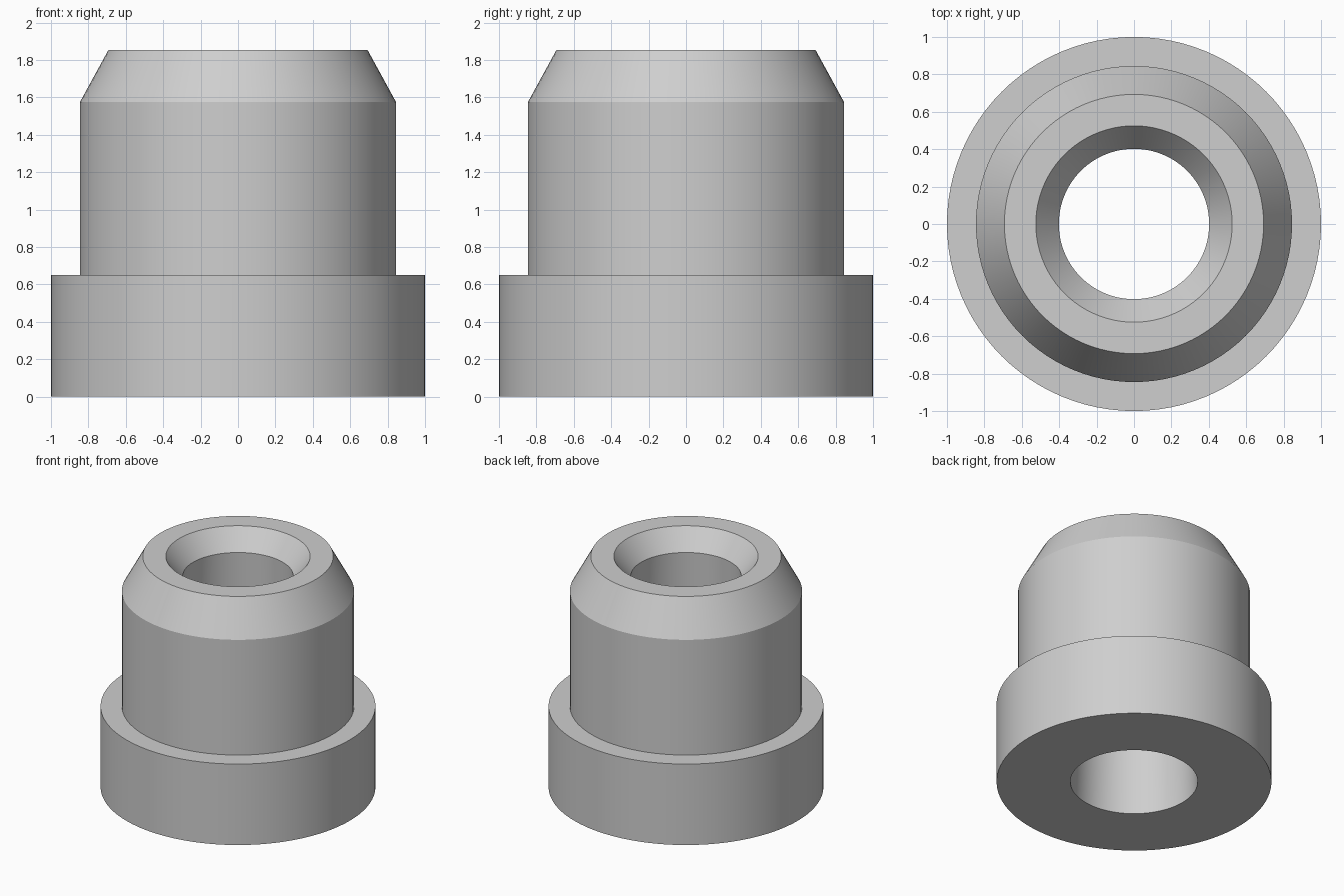
import bpy, bmesh, math

cube = bpy.data.objects.get("Cube")
if cube:
    bpy.data.objects.remove(cube, do_unlink=True)

# Plain steel colour
steel = bpy.data.materials.new("steel_grey")
steel.use_nodes = True
grey = (0.62, 0.62, 0.62, 1)
steel.diffuse_color = grey
steel.node_tree.nodes["Principled BSDF"].inputs["Base Color"].default_value = grey

# Closed (radius, height) section: collar, shank, lead-in, countersink, tapered bore
SECTION = [(0.463, 0), (1, 0), (1, 0.65), (0.845, 0.65), (0.845, 1.575),
           (0.693, 1.853), (0.525, 1.853), (0.402, 1.695)]


def lathe(name, section, material, segments=96):
    bm = bmesh.new()
    ring = [bm.verts.new((r, 0, z)) for r, z in section]
    edges = [bm.edges.new((a, b)) for a, b in zip(ring, ring[1:] + ring[:1])]
    bmesh.ops.spin(bm, geom=ring + edges, cent=(0, 0, 0), axis=(0, 0, 1),
                   angle=math.tau, steps=segments)
    bmesh.ops.remove_doubles(bm, verts=bm.verts, dist=1e-4)
    bmesh.ops.recalc_face_normals(bm, faces=bm.faces)
    mesh = bpy.data.meshes.new(name)
    bm.to_mesh(mesh)
    bm.free()
    mesh.materials.append(material)
    obj = bpy.data.objects.new(name, mesh)
    bpy.context.collection.objects.link(obj)
    return obj


# Flanged bushing
bushing = lathe("flanged_bushing", SECTION, steel)
bpy.ops.object.select_all(action="DESELECT")
bushing.select_set(True)
bpy.context.view_layer.objects.active = bushing
bpy.ops.object.shade_smooth_by_angle(angle=math.radians(20))
